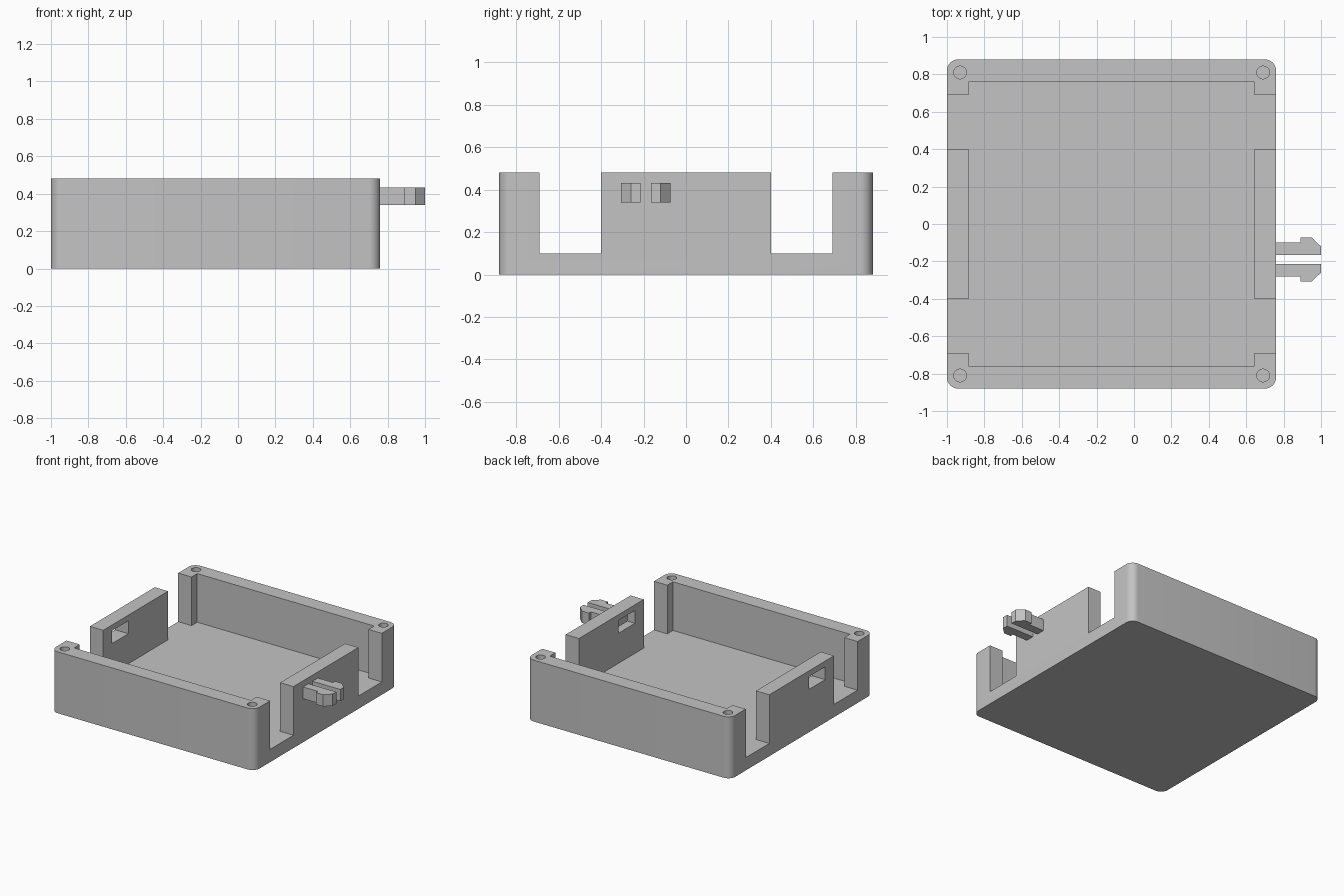
import bpy, bmesh
from mathutils import Matrix, Vector

cube = bpy.data.objects.get("Cube")
if cube:
    bpy.data.objects.remove(cube, do_unlink=True)

grey = bpy.data.materials.new("plain grey")
grey.use_nodes = True
COLOUR = (0.55, 0.55, 0.55, 1)
grey.diffuse_color = COLOUR
grey.node_tree.nodes["Principled BSDF"].inputs["Base Color"].default_value = COLOUR

LEFT, RIGHT, DEPTH, HEIGHT = -1.0, 0.76, 0.88, 0.48
FLOOR, WALL = 0.1, 0.115
CLIP_Y = -0.19


def finish(name, bm):
    bmesh.ops.recalc_face_normals(bm, faces=bm.faces)
    mesh = bpy.data.meshes.new(name)
    bm.to_mesh(mesh)
    bm.free()
    mesh.materials.append(grey)
    obj = bpy.data.objects.new(name, mesh)
    bpy.context.collection.objects.link(obj)
    return obj


def box(name, low, high, corner=0):
    """Box between two corners, with optional rounded upright edges."""
    low, high = Vector(low), Vector(high)
    bm = bmesh.new()
    bmesh.ops.create_cube(bm, size=1, matrix=Matrix.Translation((low + high) / 2)
                          @ Matrix.Diagonal((*(high - low), 1)))
    if corner:
        upright = [e for e in bm.edges
                   if abs(e.verts[0].co.z - e.verts[1].co.z) > 0.01]
        bmesh.ops.bevel(bm, geom=upright, offset=corner, segments=8,
                        profile=0.5, affect='EDGES')
    return finish(name, bm)


def screw_cutter(x, y):
    bm = bmesh.new()
    bmesh.ops.create_cone(bm, cap_ends=True, segments=32, radius1=0.034, radius2=0.034,
                          depth=0.5, matrix=Matrix.Translation((x, y, 0.4)))
    return finish("screw_cutter", bm)


def select_only(obj):
    bpy.ops.object.select_all(action='DESELECT')
    obj.select_set(True)
    bpy.context.view_layer.objects.active = obj


def cut(obj, cutter):
    cutter.hide_render = True
    mod = obj.modifiers.new("cut", 'BOOLEAN')
    mod.operation, mod.solver, mod.object = 'DIFFERENCE', 'EXACT', cutter
    select_only(obj)
    bpy.ops.object.modifier_apply(modifier=mod.name)
    bpy.data.objects.remove(cutter, do_unlink=True)


# Open tray with rounded outer corners
tray = box("tray", (LEFT, -DEPTH, 0), (RIGHT, DEPTH, HEIGHT), corner=0.06)
cut(tray, box("cavity", (LEFT + WALL, -0.76, FLOOR), (RIGHT - WALL, 0.76, 0.7)))

# Tall slots through both side walls, and screw holes in the corners
for side in (-1, 1):
    y0, y1 = sorted((side * 0.4, side * 0.69))
    cut(tray, box("slot", (LEFT - 0.1, y0, FLOOR), (RIGHT + 0.1, y1, 0.7)))
    for x in (LEFT + 0.07, RIGHT - 0.07):
        cut(tray, screw_cutter(x, side * 0.81))

# Socket through the one wall, matching recess behind the clip in the other
for x0, x1 in ((LEFT - 0.1, LEFT + 0.2), (RIGHT - 0.2, RIGHT - 0.05)):
    cut(tray, box("socket", (x0, CLIP_Y - 0.1, 0.335), (x1, CLIP_Y + 0.1, 0.435)))

select_only(tray)
bpy.ops.object.shade_smooth_by_angle(angle=0.5)

# Pair of mirrored hooked prongs, rooted in the wall
PRONG = [(0.73, 0.025), (1.0, 0.025), (1.0, 0.07), (0.95, 0.117),
         (0.89, 0.117), (0.89, 0.092), (0.73, 0.092)]
for name, side in (("front_clip_prong", -1), ("back_clip_prong", 1)):
    bm = bmesh.new()
    face = bm.faces.new([bm.verts.new((x, CLIP_Y + side * y, 0.34)) for x, y in PRONG])
    top = bmesh.ops.extrude_face_region(bm, geom=[face])["geom"]
    bmesh.ops.translate(bm, vec=(0, 0, 0.092),
                        verts=[v for v in top if isinstance(v, bmesh.types.BMVert)])
    finish(name, bm)
